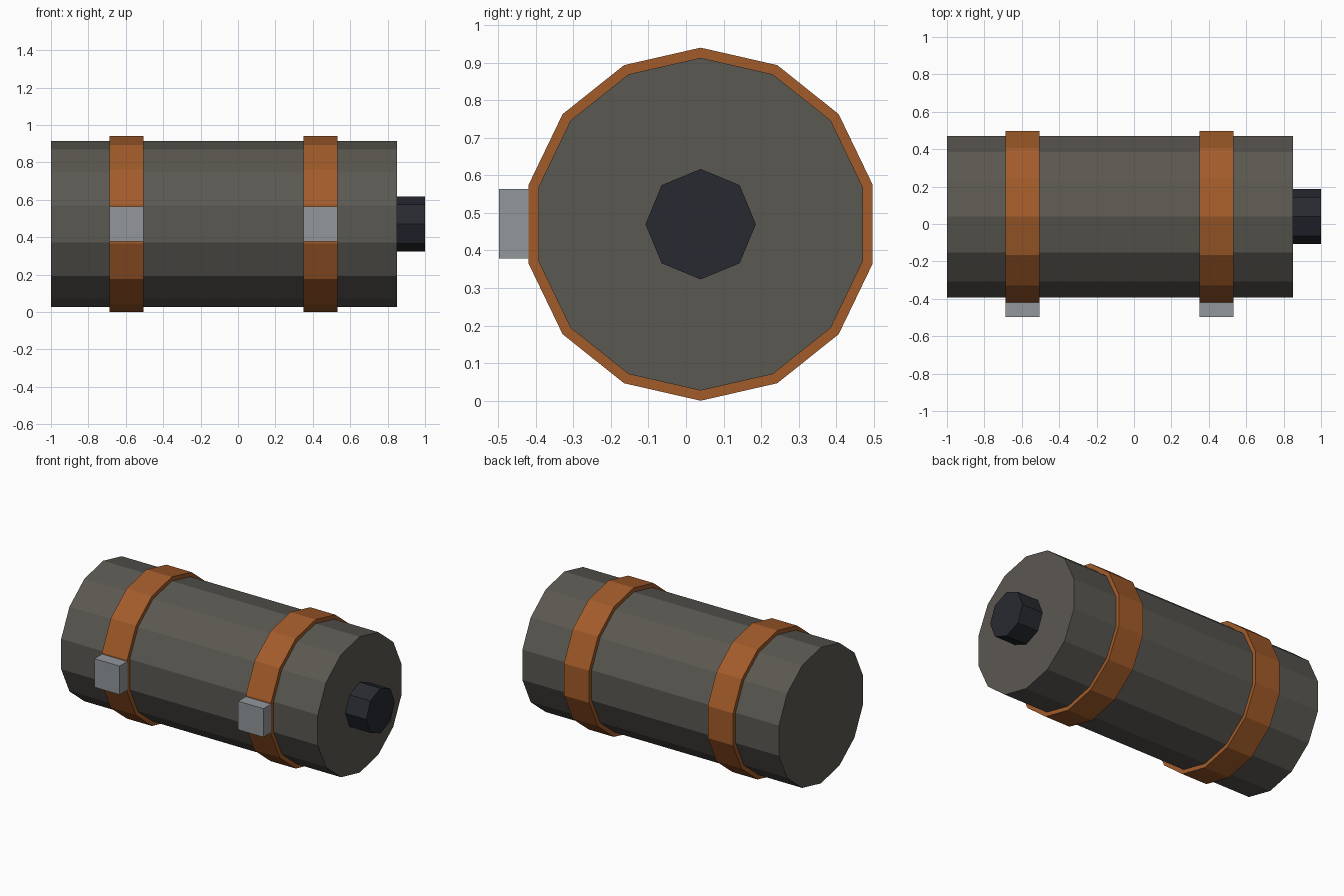
import bpy, bmesh
from math import sin, cos, tau

if "Cube" in bpy.data.objects:
    bpy.data.objects.remove(bpy.data.objects["Cube"])

AXIS_Y, AXIS_Z = 0.039, 0.47


def material(name, rgb):
    m = bpy.data.materials.new(name)
    m.diffuse_color = (*rgb, 1)
    m.use_nodes = True
    m.node_tree.nodes["Principled BSDF"].inputs["Base Color"].default_value = m.diffuse_color
    return m


def finish(name, bm, mat):
    bmesh.ops.recalc_face_normals(bm, faces=bm.faces)
    mesh = bpy.data.meshes.new(name)
    bm.to_mesh(mesh)
    bm.free()
    mesh.materials.append(mat)
    obj = bpy.data.objects.new(name, mesh)
    bpy.context.collection.objects.link(obj)
    return obj


def prism(name, sides, x0, x1, radius, mat, inner=None):
    """Flat-sided drum along x with a corner at the top; a ring if inner is given."""
    bm = bmesh.new()

    def loop(x, r):
        return [bm.verts.new((x, AXIS_Y + r * sin(i * tau / sides),
                              AXIS_Z + r * cos(i * tau / sides))) for i in range(sides)]

    def bridge(a, b):
        for i in range(sides):
            j = (i + 1) % sides
            bm.faces.new((a[i], a[j], b[j], b[i]))

    a, b = loop(x0, radius), loop(x1, radius)
    bridge(a, b)
    if inner:
        c, d = loop(x0, inner), loop(x1, inner)
        bridge(a, c)
        bridge(b, d)
        bridge(c, d)
    else:
        bm.faces.new(a)
        bm.faces.new(b)
    return finish(name, bm, mat)


def box(name, lo, hi, mat):
    bm = bmesh.new()
    bmesh.ops.create_cube(bm, size=1)
    for v in bm.verts:
        v.co = [(l + h) / 2 + c * (h - l) for l, h, c in zip(lo, hi, v.co)]
    return finish(name, bm, mat)


grey = material("warm_grey", (0.105, 0.098, 0.083))
orange = material("orange", (0.36, 0.105, 0.023))
steel = material("steel", (0.29, 0.31, 0.33))
dark = material("dark", (0.021, 0.023, 0.03))

# Main drum and the stub on its right end
prism("body", 14, -1.0, 0.85, 0.443, grey)
prism("end_stub", 8, 0.85, 1.0, 0.147, dark)

# Straps around the drum, each with a buckle on the front
for side, x in (("left", -0.596), ("right", 0.441)):
    x0, x1 = x - 0.091, x + 0.091
    prism(side + "_strap", 14, x0, x1, 0.47, orange, inner=0.443)
    box(side + "_buckle", (x0, -0.498, 0.378), (x1, -0.419, 0.564), steel)
